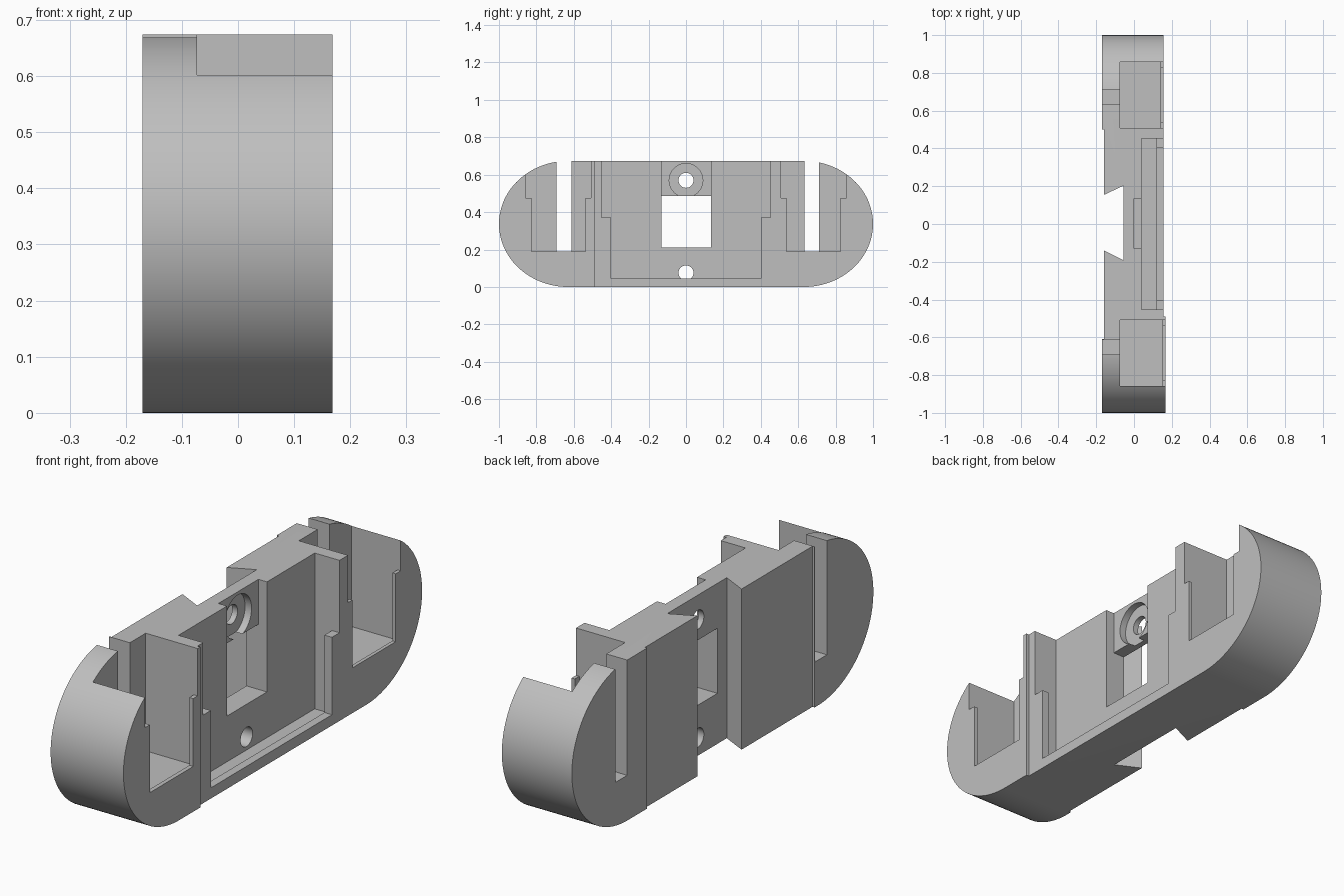
import bpy, bmesh, math

old = bpy.data.objects.get("Cube")
if old:
    bpy.data.objects.remove(old, do_unlink=True)

H = 0.674          # overall height
FRONT, BACK = 0.168, -0.17

grey = bpy.data.materials.new("light grey plastic")
grey.use_nodes = True
colour = (0.52, 0.52, 0.52, 1)
grey.diffuse_color = colour
grey.node_tree.nodes["Principled BSDF"].inputs["Base Color"].default_value = colour


def prism(name, base, offset):
    """Extrude a closed outline of 3D points along an offset."""
    bm = bmesh.new()
    face = bm.faces.new([bm.verts.new(p) for p in base])
    ext = bmesh.ops.extrude_face_region(bm, geom=[face])
    verts = [g for g in ext["geom"] if isinstance(g, bmesh.types.BMVert)]
    bmesh.ops.translate(bm, vec=offset, verts=verts)
    bmesh.ops.recalc_face_normals(bm, faces=bm.faces)
    mesh = bpy.data.meshes.new(name)
    bm.to_mesh(mesh)
    bm.free()
    ob = bpy.data.objects.new(name, mesh)
    bpy.context.collection.objects.link(ob)
    return ob


def cut(cutter):
    """Subtract the cutter from the body and remove it."""
    cutter.hide_render = True
    mod = body.modifiers.new("cut", "BOOLEAN")
    mod.operation = "DIFFERENCE"
    mod.solver = "EXACT"
    mod.object = cutter
    bpy.context.view_layer.objects.active = body
    bpy.ops.object.modifier_apply(modifier=mod.name)
    bpy.data.objects.remove(cutter, do_unlink=True)


def cut_box(x0, x1, y0, y1, z0, z1=1):
    outline = [(x0, y0, z0), (x1, y0, z0), (x1, y1, z0), (x0, y1, z0)]
    cut(prism("box_cutter", outline, (0, 0, z1 - z0)))


def cut_hole(z, r, x0, x1):
    ring = [(x0, r * math.cos(math.tau * i / 40), z + r * math.sin(math.tau * i / 40))
            for i in range(40)]
    cut(prism("hole_cutter", ring, (x1 - x0, 0, 0)))


# Main body: flat bottom and top with elliptical ends
outline = []
for side in (1, -1):
    for i in range(49):
        a = -math.pi / 2 + math.pi * i / 48
        outline.append((BACK, side * (0.63 + 0.37 * math.cos(a)),
                        H / 2 + side * H / 2 * math.sin(a)))
body = prism("mounting_body", outline, (FRONT - BACK, 0, 0))
body.data.materials.append(grey)

# Shallow steps on the two broad faces
cut_box(0.155, 1, -0.49, 1.1, -1)
cut_box(-1, -0.16, -0.61, 0.5, -1)

# Dovetail channel down the back
cut(prism("dovetail_cutter", [(-0.2, 0.135, -0.1), (-0.2, -0.12, -0.1),
                              (-0.055, -0.192, -0.1), (-0.055, 0.203, -0.1)], (0, 0, 1)))

# Central plate pocket, with retaining lips at the lower corners and bottom
cut_box(0.04, 0.12, -0.452, 0.452, 0.02)
cut_box(0.1, 1, -0.402, 0.402, 0.045)
cut_box(0.1, 1, -0.452, 0.452, 0.37)

# Window with a recess open to the top
cut_box(0, 0.1, -0.13, 0.135, 0.212)
cut_box(-1, 0.1, -0.13, 0.135, 0.212, 0.485)

# Screw holes, the upper one counterbored
cut_hole(0.57, 0.04, -0.3, 0.1)
cut_hole(0.57, 0.09, -0.03, 0.1)
cut_hole(0.075, 0.04, -0.3, 0.1)

# End pockets with lips, each open to a slot through the back
for side, lip, slot in ((-1, 0.15, (-0.692, -0.613)), (1, 0.14, (0.633, 0.712))):
    def span(a, b):
        return sorted((side * a, side * b))
    cut_box(-0.073, lip, *span(0.508, 0.858), 0.18)
    cut_box(0.1, 1, *span(0.537, 0.825), 0.19)
    cut_box(0.1, 1, *span(0.508, 0.858), 0.475)
    cut_box(-1, 0, *slot, 0.19)

# Smooth ends, crisp edges
bpy.ops.object.select_all(action="DESELECT")
body.select_set(True)
bpy.context.view_layer.objects.active = body
bpy.ops.object.shade_smooth_by_angle(angle=math.radians(25))
